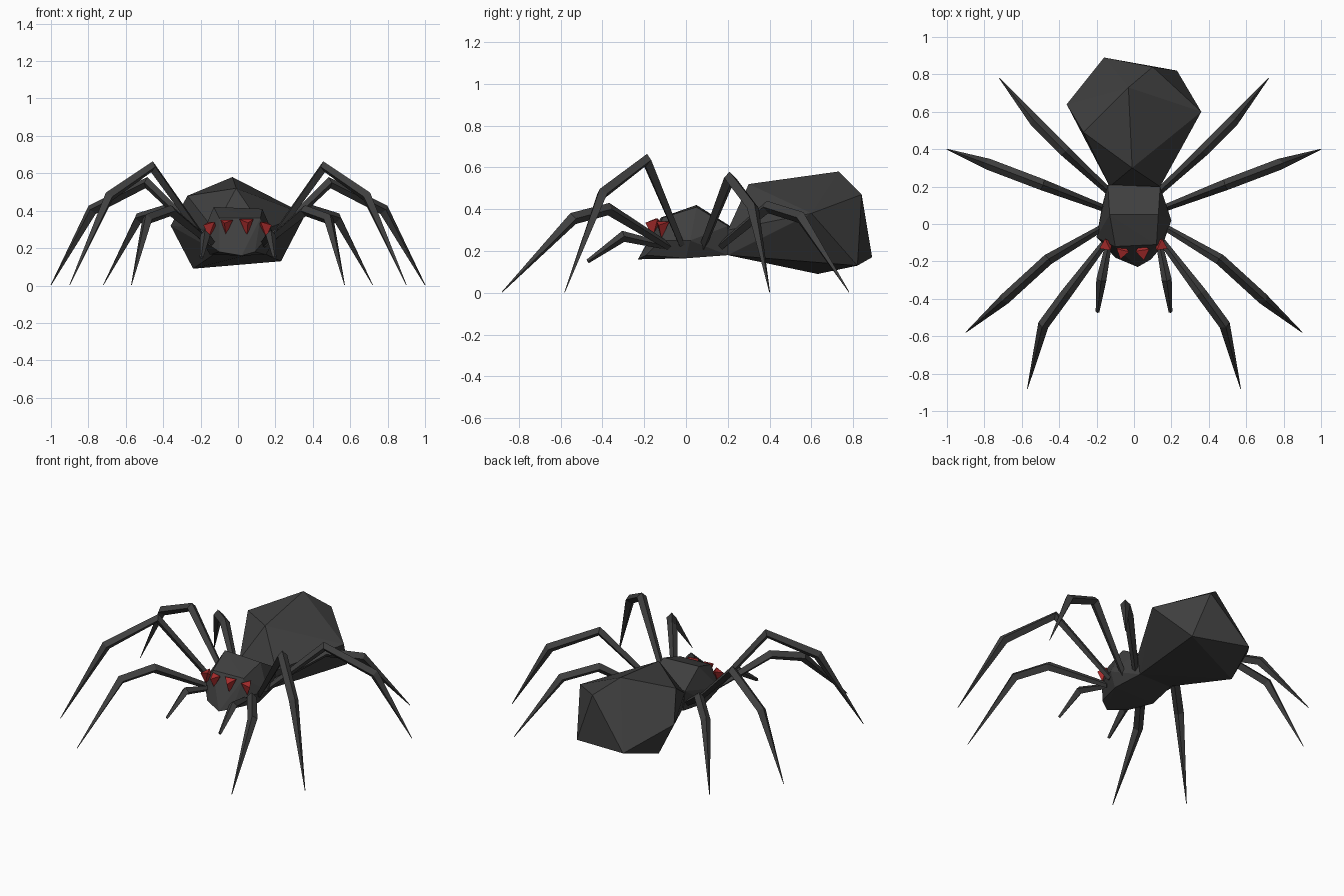
import bpy, bmesh, math
from mathutils import Vector, Matrix

if "Cube" in bpy.data.objects:
    bpy.data.objects.remove(bpy.data.objects["Cube"])


def material(name, rgb):
    m = bpy.data.materials.new(name)
    m.diffuse_color = (*rgb, 1)
    m.use_nodes = True
    m.node_tree.nodes["Principled BSDF"].inputs["Base Color"].default_value = m.diffuse_color
    return m


dark = material("charcoal", (0.05, 0.05, 0.05))
red = material("eye_red", (0.40, 0.026, 0.026))


def finish(name, bm, mat):
    bmesh.ops.recalc_face_normals(bm, faces=bm.faces)
    me = bpy.data.meshes.new(name)
    bm.to_mesh(me)
    bm.free()
    me.materials.append(mat)
    ob = bpy.data.objects.new(name, me)
    bpy.context.collection.objects.link(ob)
    return ob


def hull(name, points, mat):
    """Faceted solid wrapped around a few corner points."""
    bm = bmesh.new()
    for p in points:
        bm.verts.new(p)
    res = bmesh.ops.convex_hull(bm, input=bm.verts[:])
    loose = [v for v in bm.verts if not v.link_faces]
    bmesh.ops.delete(bm, geom=loose, context='VERTS')
    return finish(name, bm, mat)


def limb(name, path, radii, mat):
    """Four-sided tapered tube along a jointed path."""
    pts = [Vector(p) for p in path]
    run = pts[-1] - pts[0]
    side = Vector((-run.y, run.x, 0)).normalized()
    bm = bmesh.new()
    rings = []
    for i, (p, r) in enumerate(zip(pts, radii)):
        a = (p - pts[i - 1]).normalized() if i else (pts[1] - p).normalized()
        b = (pts[i + 1] - p).normalized() if i < len(pts) - 1 else a
        up = (a + b).normalized().cross(side).normalized()
        rings.append([bm.verts.new(p + d * r) for d in (side, up, -side, -up)])
    for lo, hi in zip(rings, rings[1:]):
        for k in range(4):
            bm.faces.new((lo[k], lo[(k + 1) % 4], hi[(k + 1) % 4], hi[k]))
    bm.faces.new(rings[0])
    bm.faces.new(rings[-1])
    return finish(name, bm, mat)


# Abdomen: irregular faceted lump pinched at the waist
hull("abdomen", [
    (-0.03, 0.73, 0.58), (-0.01, 0.30, 0.52), (-0.27, 0.49, 0.48),
    (0.36, 0.60, 0.38), (0.10, 0.84, 0.47), (-0.36, 0.64, 0.32),
    (-0.16, 0.89, 0.17), (0.23, 0.82, 0.13), (-0.24, 0.63, 0.09),
    (-0.13, 0.20, 0.30), (0.14, 0.20, 0.30),
    (-0.11, 0.20, 0.18), (0.12, 0.20, 0.18)], dark)

# Head and thorax in one faceted block
hull("thorax", [
    (-0.14, 0.21, 0.32), (0.14, 0.20, 0.32), (-0.13, 0.05, 0.42),
    (0.13, 0.05, 0.41), (-0.10, -0.12, 0.36), (0.12, -0.11, 0.36),
    (-0.20, -0.07, 0.25), (0.20, 0.02, 0.25), (-0.17, 0.10, 0.24),
    (0.15, -0.12, 0.25), (0.02, -0.23, 0.16), (-0.10, -0.18, 0.18),
    (0.09, -0.19, 0.18), (-0.12, 0.20, 0.18), (0.12, 0.20, 0.18),
    (-0.15, 0.0, 0.165), (0.15, 0.0, 0.165)], dark)

# Four leg pairs: hip, high joint, knee, foot
legs = {
    "front_leg": [(0.14, -0.08, 0.22), (0.36, -0.37, 0.40),
                  (0.485, -0.54, 0.355), (0.57, -0.88, 0.003)],
    "second_leg": [(0.17, -0.02, 0.23), (0.46, -0.19, 0.635),
                   (0.69, -0.40, 0.475), (0.90, -0.58, 0.003)],
    "third_leg": [(0.15, 0.08, 0.22), (0.49, 0.21, 0.55),
                  (0.78, 0.32, 0.405), (1.0, 0.40, 0.003)],
    "rear_leg": [(0.11, 0.15, 0.21), (0.37, 0.39, 0.41),
                 (0.53, 0.55, 0.36), (0.72, 0.78, 0.003)],
}
# Short feelers beside the mouth
feeler = [(0.13, -0.08, 0.22), (0.175, -0.30, 0.27), (0.195, -0.47, 0.15)]

for s, tag in ((1, "right"), (-1, "left")):
    def flip(path):
        return [(s * x, y, z) for x, y, z in path]
    for name, path in legs.items():
        limb(f"{name}_{tag}", flip(path), (0.018, 0.03, 0.03, 0.002), dark)
    limb(f"feeler_{tag}", flip(feeler), (0.016, 0.027, 0.010), dark)

# Eyes: small downward pointing wedges across the face
for i, (x, y, z, turn, size) in enumerate((
        (0.045, -0.14, 0.315, 8, 1.0), (-0.06, -0.14, 0.315, -15, 0.9),
        (0.135, -0.11, 0.305, 65, 0.9), (-0.14, -0.11, 0.305, -65, 0.9))):
    place = (Matrix.Translation((x, y, z))
             @ Matrix.Rotation(math.radians(turn), 4, 'Z'))
    corners = [(-0.038, 0, 0.04), (0.038, 0, 0.04), (0, -0.02, -0.05),
               (0, -0.055, 0.02), (0, 0.03, 0.0)]
    hull(f"eye_{i + 1}", [place @ (Vector(c) * size) for c in corners], red)
